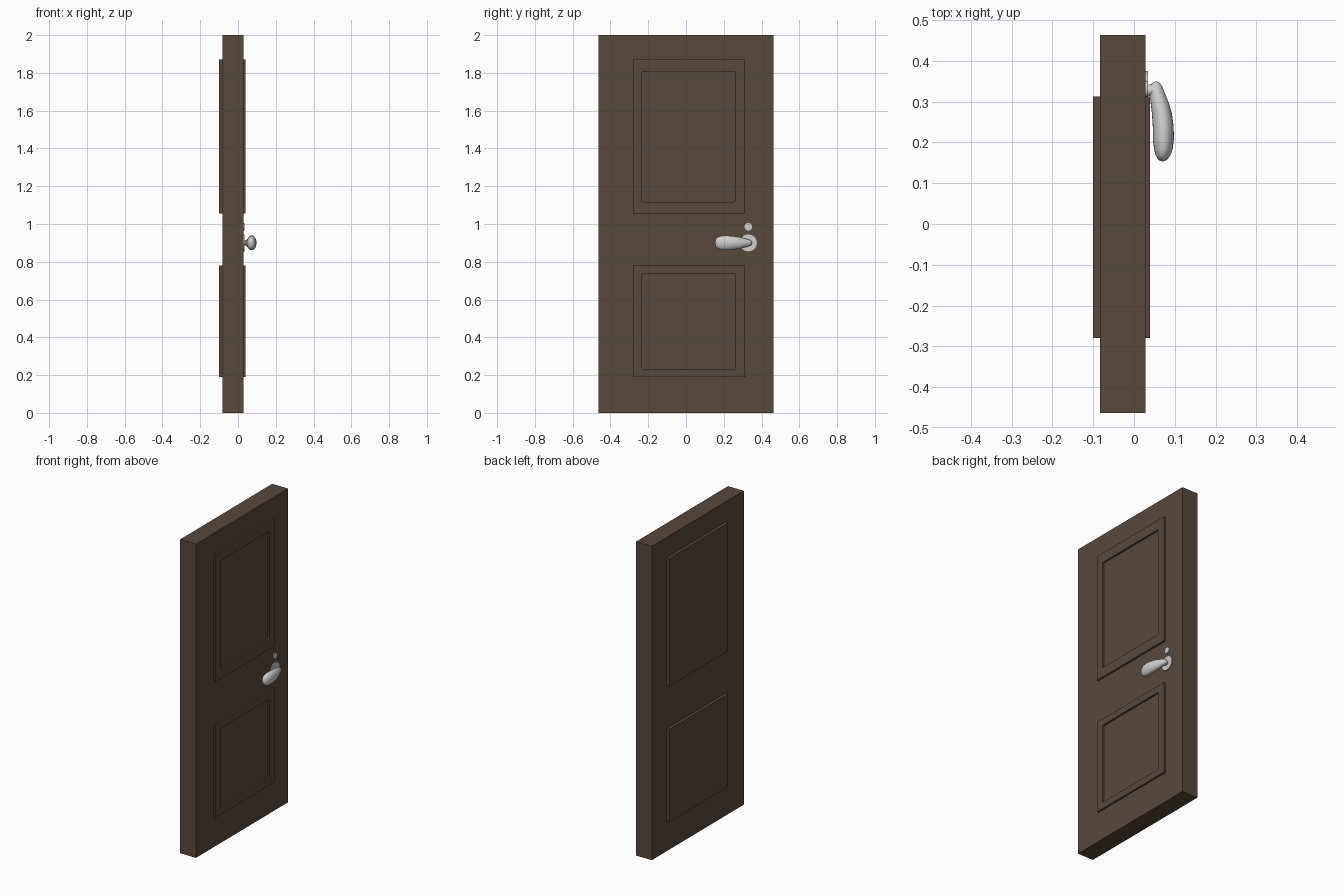
import bpy, bmesh, math
from mathutils import Matrix

if "Cube" in bpy.data.objects:
    bpy.data.objects.remove(bpy.data.objects["Cube"])


def material(name, rgb):
    m = bpy.data.materials.new(name)
    m.diffuse_color = (*rgb, 1)
    m.use_nodes = True
    m.node_tree.nodes["Principled BSDF"].inputs["Base Color"].default_value = m.diffuse_color
    return m


WOOD = material("dark_brown_wood", (0.098, 0.065, 0.044))
METAL = material("satin_metal", (0.62, 0.62, 0.62))


def finish(name, bm, mat, smooth=False):
    bmesh.ops.recalc_face_normals(bm, faces=bm.faces)
    me = bpy.data.meshes.new(name)
    bm.to_mesh(me)
    bm.free()
    ob = bpy.data.objects.new(name, me)
    bpy.context.collection.objects.link(ob)
    me.materials.append(mat)
    if smooth:
        bpy.ops.object.select_all(action='DESELECT')
        bpy.context.view_layer.objects.active = ob
        ob.select_set(True)
        bpy.ops.object.shade_smooth_by_angle(angle=math.radians(40))
    return ob


def box(name, x, y, z):
    bm = bmesh.new()
    mid = [(a + b) / 2 for a, b in (x, y, z)]
    size = [b - a for a, b in (x, y, z)]
    bmesh.ops.create_cube(bm, size=1, matrix=Matrix.Translation(mid) @ Matrix.Diagonal((*size, 1)))
    return finish(name, bm, WOOD)


def rounded_rect(y, z, r, steps=3):
    pts = []
    corners = ((y[1] - r, z[1] - r), (y[0] + r, z[1] - r), (y[0] + r, z[0] + r), (y[1] - r, z[0] + r))
    for i, (cy, cz) in enumerate(corners):
        for k in range(steps + 1):
            a = math.pi / 2 * (i + k / steps)
            pts.append((cy + r * math.cos(a), cz + r * math.sin(a)))
    return pts


def frame(name, x, y, z, yi, zi):
    # raised rectangular moulding with a slightly rounded opening
    inner = rounded_rect(yi, zi, 0.008)
    per = len(inner) // 4
    outer = []
    for cy, cz in ((y[1], z[1]), (y[0], z[1]), (y[0], z[0]), (y[1], z[0])):
        outer.append((cy, cz))
    bm = bmesh.new()
    layers = [([bm.verts.new((px, *p)) for p in inner], [bm.verts.new((px, *p)) for p in outer]) for px in x]
    for ins, outs in layers:
        for i in range(4):
            j = (i + 1) % 4
            # each side is one polygon, each corner fans to the outer corner
            bm.faces.new((outs[i], outs[j], ins[j * per], ins[i * per + per - 1]))
            for k in range(per - 1):
                bm.faces.new((outs[i], ins[i * per + k + 1], ins[i * per + k]))
    for s in (0, 1):
        a, b = layers[0][s], layers[1][s]
        for i in range(len(a)):
            j = (i + 1) % len(a)
            bm.faces.new((a[i], a[j], b[j], b[i]))
    return finish(name, bm, WOOD)


def disc(name, x, y, z, r1, r2):
    bm = bmesh.new()
    m = Matrix.Translation(((x[0] + x[1]) / 2, y, z)) @ Matrix.Rotation(math.pi / 2, 4, 'Y')
    bmesh.ops.create_cone(bm, cap_ends=True, segments=32, radius1=r1, radius2=r2, depth=x[1] - x[0], matrix=m)
    return finish(name, bm, METAL, True)


# door slab
box("door_slab", (-0.083, 0.028), (-0.463, 0.463), (0, 2))

# panels: open moulding on the handle side, plain raised plate on the back
PY = (-0.28, 0.313)
for label, z, zi in (("upper", (1.055, 1.87), (1.117, 1.808)), ("lower", (0.19, 0.78), (0.232, 0.738))):
    frame(label + "_panel_frame", (0.027, 0.039), PY, z, (-0.234, 0.26), zi)
    box(label + "_back_panel", (-0.101, -0.08), PY, z)

# lock cover, handle rose and neck
disc("lock_cover", (0.026, 0.034), 0.33, 0.985, 0.02, 0.02)
disc("handle_rose", (0.026, 0.034), 0.33, 0.9, 0.045, 0.045)
disc("handle_neck", (0.032, 0.054), 0.328, 0.9, 0.013, 0.017)

# lever: elliptical sections along y (y, inner x, outer x, half height)
SECTIONS = [(0.347, 0.046, 0.062, 0.010), (0.338, 0.039, 0.069, 0.016), (0.32, 0.038, 0.076, 0.021),
            (0.295, 0.041, 0.086, 0.028), (0.27, 0.044, 0.093, 0.033), (0.24, 0.046, 0.097, 0.037),
            (0.21, 0.046, 0.098, 0.039), (0.185, 0.049, 0.095, 0.037), (0.168, 0.053, 0.089, 0.031),
            (0.157, 0.060, 0.081, 0.02)]
N = 24
bm = bmesh.new()
rings = []
for y, x0, x1, h in SECTIONS:
    rings.append([bm.verts.new(((x0 + x1) / 2 + (x1 - x0) / 2 * math.cos(2 * math.pi * i / N), y,
                                0.9 + h * math.sin(2 * math.pi * i / N))) for i in range(N)])
for a, b in zip(rings, rings[1:]):
    for i in range(N):
        bm.faces.new((a[i], a[(i + 1) % N], b[(i + 1) % N], b[i]))
for ring, tip in ((rings[0], (0.054, 0.35, 0.9)), (rings[-1], (0.07, 0.153, 0.9))):
    t = bm.verts.new(tip)
    for i in range(N):
        bm.faces.new((ring[i], ring[(i + 1) % N], t))
lever = finish("handle_lever", bm, METAL, True)
for p in lever.data.polygons:
    p.use_smooth = True
